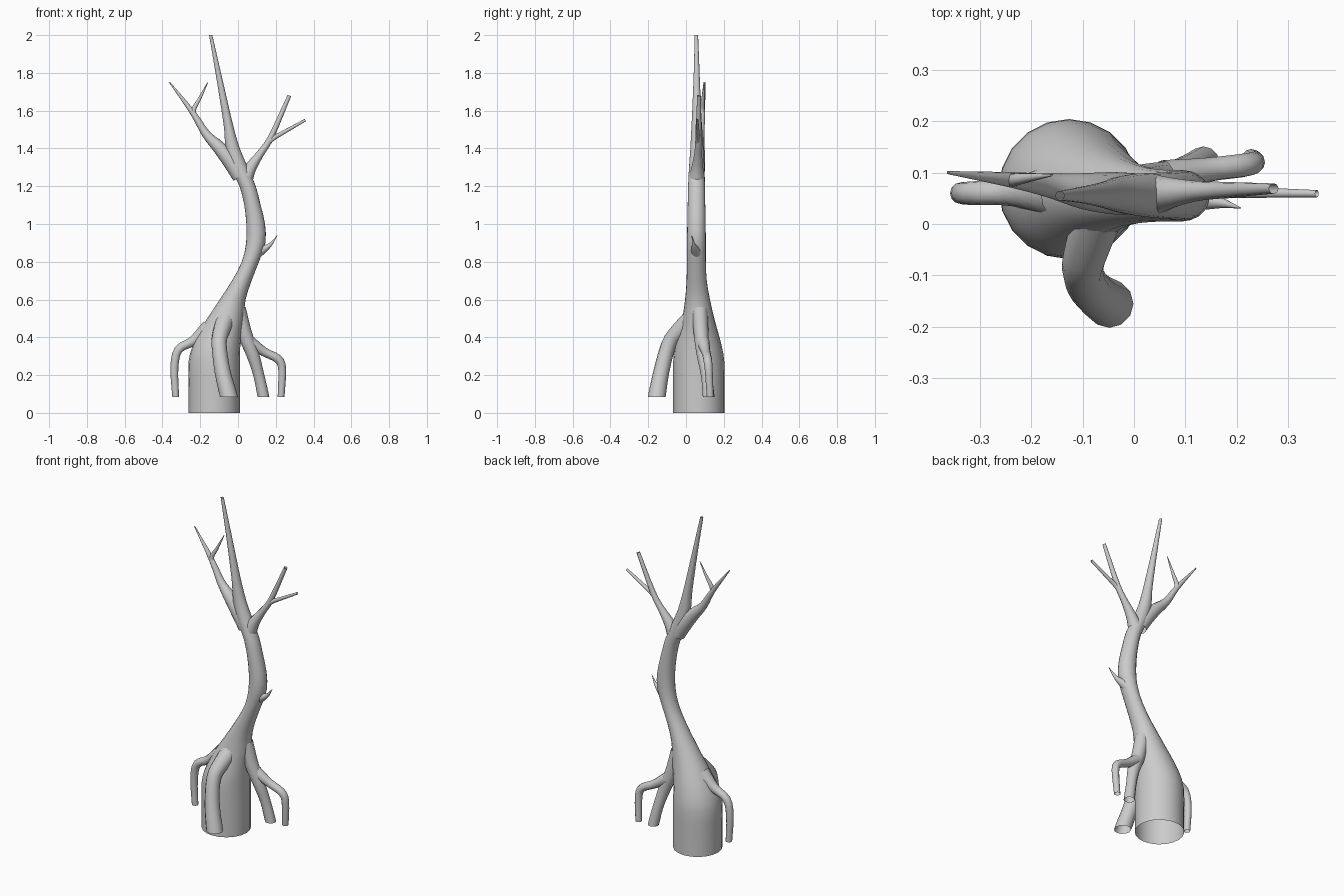
import bpy, bmesh, math
from mathutils import Vector


def spline(pts, steps):
    """Catmull-Rom through tuples of any length."""
    v = [Vector(p) for p in pts]
    v = [2 * v[0] - v[1]] + v + [2 * v[-1] - v[-2]]
    out = []
    for i in range(1, len(v) - 2):
        a, b, c, d = v[i - 1:i + 3]
        for s in range(steps):
            t = s / steps
            out.append(0.5 * (2 * b + (c - a) * t + (2 * a - 5 * b + 4 * c - d) * t * t
                              + (3 * b - a - 3 * c + d) * t ** 3))
    return out + [v[-2]]


def loft(name, rings):
    """Open skin over rings of points."""
    bm = bmesh.new()
    rows = [[bm.verts.new(p) for p in r] for r in rings]
    n = len(rows[0])
    for r0, r1 in zip(rows, rows[1:]):
        for j in range(n):
            k = (j + 1) % n
            f = bm.faces.new((r0[j], r0[k], r1[k], r1[j]))
            f.smooth = True
    me = bpy.data.meshes.new(name)
    bm.to_mesh(me)
    bm.free()
    ob = bpy.data.objects.new(name, me)
    bpy.context.collection.objects.link(ob)
    return ob


def tube(name, pts, flat_start=False, sides=12, steps=3):
    """Tapering tube along (x, y, z, radius) points."""
    p = spline([q[:3] for q in pts], steps)
    r = [v[0] for v in spline([(q[3], 0) for q in pts], steps)]
    rings, u = [], Vector((0, 1, 0))
    for i, c in enumerate(p):
        t = (p[min(i + 1, len(p) - 1)] - p[max(i - 1, 0)]).normalized()
        if i == 0 and flat_start:
            t = Vector((0, 0, 1))
        u = (u - t * u.dot(t)).normalized()
        w = t.cross(u)
        rad = max(r[i], 0.001)
        rings.append([c + rad * (math.cos(a) * u + math.sin(a) * w)
                      for a in (2 * math.pi * j / sides for j in range(sides))])
    return loft(name, rings)


# Trunk: horizontal sections (z, left x, right x, front y, back y)
sections = [
    (0.00, -0.262, 0.010, -0.068, 0.204), (0.13, -0.262, 0.010, -0.068, 0.204),
    (0.27, -0.262, 0.010, -0.068, 0.203), (0.35, -0.242, 0.012, -0.060, 0.190),
    (0.42, -0.210, 0.018, -0.040, 0.172), (0.50, -0.163, 0.030, -0.020, 0.150),
    (0.60, -0.096, 0.040, -0.005, 0.127), (0.70, -0.032, 0.072, 0.003, 0.110),
    (0.80, 0.020, 0.111, 0.005, 0.105), (0.90, 0.043, 0.145, 0.005, 0.105),
    (1.00, 0.044, 0.143, 0.007, 0.104), (1.10, 0.033, 0.120, 0.009, 0.102),
    (1.20, 0.008, 0.094, 0.011, 0.100), (1.30, -0.040, 0.052, 0.016, 0.098),
    (1.40, -0.066, 0.010, 0.023, 0.092), (1.50, -0.073, -0.020, 0.028, 0.086),
    (1.60, -0.087, -0.044, 0.033, 0.080), (1.80, -0.119, -0.090, 0.041, 0.072),
    (2.00, -0.153, -0.136, 0.046, 0.064)]
loft("trunk", [[((xl + xr) / 2 + (xr - xl) / 2 * math.cos(a),
                 (yf + yb) / 2 + (yb - yf) / 2 * math.sin(a), z)
                for a in (2 * math.pi * j / 20 for j in range(20))]
               for z, xl, xr, yf, yb in spline(sections, 2)])

# Roots, each listed from its open lower end up into the trunk
roots = {
    "front_root": [(-0.048, -0.155, 0.085, 0.047), (-0.082, -0.130, 0.22, 0.042),
                   (-0.100, -0.092, 0.36, 0.040), (-0.090, -0.045, 0.425, 0.044),
                   (-0.065, 0.030, 0.50, 0.050)],
    "left_root": [(-0.330, 0.060, 0.085, 0.018), (-0.337, 0.060, 0.24, 0.021),
                  (-0.315, 0.060, 0.335, 0.023), (-0.240, 0.062, 0.378, 0.027),
                  (-0.150, 0.065, 0.44, 0.055)],
    "right_root": [(0.135, 0.120, 0.085, 0.031), (0.110, 0.108, 0.20, 0.029),
                   (0.078, 0.090, 0.31, 0.034), (0.035, 0.080, 0.42, 0.039),
                   (0.000, 0.072, 0.55, 0.042)],
    "outer_right_root": [(0.228, 0.128, 0.085, 0.018), (0.234, 0.120, 0.23, 0.021),
                         (0.212, 0.114, 0.285, 0.023), (0.140, 0.105, 0.322, 0.024),
                         (0.060, 0.090, 0.375, 0.035)]}
for name, pts in roots.items():
    tube(name, pts, flat_start=True)

# Branches, each listed from the trunk out to its tip
branches = {
    "left_branch": [(0.010, 0.058, 1.25, 0.040), (-0.040, 0.060, 1.33, 0.041),
                    (-0.100, 0.064, 1.405, 0.035), (-0.168, 0.075, 1.475, 0.023),
                    (-0.240, 0.086, 1.59, 0.015), (-0.362, 0.100, 1.75, 0.003)],
    "left_fork": [(-0.215, 0.082, 1.545, 0.012), (-0.236, 0.085, 1.60, 0.013),
                  (-0.205, 0.090, 1.66, 0.009), (-0.160, 0.095, 1.75, 0.002)],
    "right_branch": [(0.035, 0.056, 1.23, 0.042), (0.068, 0.060, 1.30, 0.031),
                     (0.120, 0.064, 1.375, 0.020), (0.175, 0.066, 1.46, 0.016),
                     (0.272, 0.069, 1.68, 0.010)],
    "right_fork": [(0.130, 0.064, 1.39, 0.014), (0.175, 0.063, 1.445, 0.013),
                   (0.250, 0.061, 1.49, 0.010), (0.356, 0.059, 1.55, 0.007)],
    "twig": [(0.105, 0.055, 0.85, 0.030), (0.145, 0.046, 0.872, 0.018),
             (0.175, 0.040, 0.895, 0.009), (0.208, 0.031, 0.94, 0.001)]}
for name, pts in branches.items():
    tube(name, pts)
